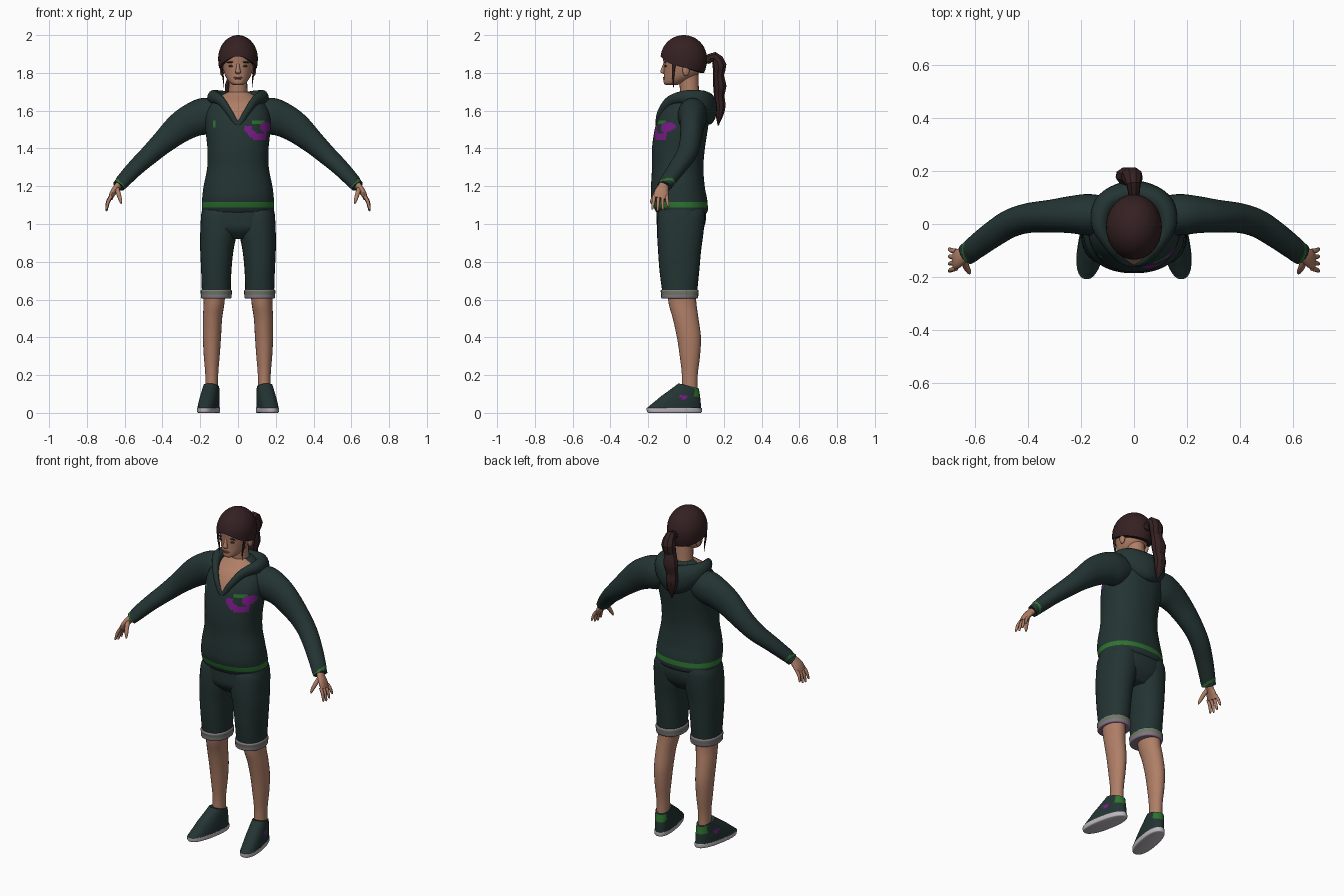
import bpy, bmesh, math
from mathutils import Vector, Matrix

if "Cube" in bpy.data.objects:
    bpy.data.objects.remove(bpy.data.objects["Cube"])


def material(name, r, g, b):
    m = bpy.data.materials.new(name)
    m.use_nodes = True
    m.diffuse_color = (r, g, b, 1)
    node = next(n for n in m.node_tree.nodes if n.type == 'BSDF_PRINCIPLED')
    node.inputs["Base Color"].default_value = (r, g, b, 1)
    node.inputs["Roughness"].default_value = 0.8
    return m


CLOTH = material("dark_green_cloth", .017, .035, .033)
SKIN = material("skin", .43, .21, .135)
HAIR = material("brown_hair", .036, .015, .016)
GREEN = material("green_trim", .026, .17, .03)
PURPLE = material("purple_print", .2, .012, .25)
MAUVE = material("mauve_cuff", .24, .17, .24)
SAGE = material("sage_cuff", .14, .2, .12)
SOLE = material("pale_sole", .5, .47, .5)
DARK = material("eye_brown", .04, .02, .015)
LIPS = material("lips", .27, .09, .07)


def finish(bm, name, mats, rule=None, sx=1, angle=50):
    """Colour faces by rule, mirror if wanted, shade, and link the object."""
    bmesh.ops.recalc_face_normals(bm, faces=bm.faces)
    if rule:
        for f in bm.faces:
            f.material_index = rule(f.calc_center_median(), f.normal)
    if sx < 0:
        bmesh.ops.scale(bm, vec=(-1, 1, 1), verts=bm.verts)
        bmesh.ops.reverse_faces(bm, faces=bm.faces)
    me = bpy.data.meshes.new(name)
    bm.to_mesh(me)
    bm.free()
    for m in mats:
        me.materials.append(m)
    me.polygons.foreach_set("use_smooth", [angle > 0] * len(me.polygons))
    if angle:
        me.set_sharp_from_angle(angle=math.radians(angle))
    ob = bpy.data.objects.new(name, me)
    bpy.context.collection.objects.link(ob)
    return ob


def skin_rows(name, rows, mats, closed=False, **kw):
    """Bridge rows of points into a tube, capped unless closed."""
    bm = bmesh.new()
    vs = [[bm.verts.new(p) for p in row] for row in rows]
    n = len(vs[0])
    for a, b in list(zip(vs, vs[1:])) + ([(vs[-1], vs[0])] if closed else []):
        for i in range(n):
            j = (i + 1) % n
            bm.faces.new((a[i], a[j], b[j], b[i]))
    if not closed:
        bm.faces.new(vs[0])
        bm.faces.new(vs[-1])
    return finish(bm, name, mats, **kw)


def spline(pts, steps, closed):
    """Catmull-Rom samples through stations of any length."""
    pts = [Vector(p) for p in pts]
    n, out = len(pts), []
    at = (lambda i: pts[i % n]) if closed else (lambda i: pts[min(max(i, 0), n - 1)])
    for i in range(n if closed else n - 1):
        a, b, c, d = (at(i + k) for k in (-1, 0, 1, 2))
        for s in range(steps):
            t = s / steps
            out.append((2 * b + (c - a) * t + (2 * a - 5 * b + 4 * c - d) * t * t
                        + (3 * b - a - 3 * c + d) * t ** 3) / 2)
    return out if closed else out + [pts[-1]]


def loft(name, stations, mats, ref=None, steps=4, sides=20, power=1, closed=False, warp=None, **kw):
    """Stations are (x, y, z, a, b); rings lie flat unless ref gives a sweep frame."""
    st = spline(stations, steps, closed)
    n, rows = len(st), []
    for i, s in enumerate(st):
        c = Vector(s[:3])
        u, v = Vector((1, 0, 0)), Vector((0, 1, 0))
        if ref:
            p, q = (st[(i + 1) % n], st[i - 1]) if closed else (st[min(i + 1, n - 1)], st[max(i - 1, 0)])
            t = (Vector(p[:3]) - Vector(q[:3])).normalized()
            u = t.cross(Vector(ref)).normalized()
            v = u.cross(t)
        row = []
        for k in range(sides):
            w = 2 * math.pi * k / sides
            x, y = math.cos(w), math.sin(w)
            x, y = (math.copysign(abs(e) ** power, e) for e in (x, y))
            pt = c + u * x * max(s[3], .001) + v * y * max(s[4], .001)
            row.append(warp(pt) if warp else pt)
        rows.append(row)
    return skin_rows(name, rows, mats, closed=closed, **kw)


def span(z, front, back, rx, x=0):
    """Flat ring station from its front and back y."""
    return (x, (front + back) / 2, z, rx, (back - front) / 2)


def blob(name, loc, size, mat, sx=1, tilt=0):
    bm = bmesh.new()
    m = Matrix.Translation(loc) @ Matrix.Rotation(tilt, 4, 'Y') @ Matrix.Diagonal((*size, 1))
    bmesh.ops.create_uvsphere(bm, u_segments=16, v_segments=10, radius=1, matrix=m)
    return finish(bm, name, [mat], sx=sx)


# Hooded top: open neck, chest print and hem stripe coloured by position
def top_rule(c, n):
    if c.z > 1.53 and n.y < .2 and c.y < 0 and abs(c.x) < (c.z - 1.53) * .6:
        return 1
    if 1.09 < c.z < 1.112:
        return 2
    if n.y < 0:
        r = math.hypot(c.x - .115, c.z - 1.525)
        if .045 < r < .082 and c.z < 1.515 and c.x < .15:
            return 3
        if math.hypot(c.x - .145, c.z - 1.515) < .026:
            return 3
        if abs(c.z - 1.54) < .007 and .07 < c.x < .14:
            return 2
        if abs(c.x + .125) < .006 and abs(c.z - 1.53) < .02:
            return 2
    return 0


loft("hooded_top", [span(1.05, -.14, .1, .17), span(1.07, -.162, .115, .189), span(1.13, -.183, .112, .19),
                    span(1.2, -.185, .099, .182), span(1.3, -.18, .092, .163), span(1.4, -.18, .1, .162),
                    span(1.5, -.166, .115, .172), span(1.58, -.142, .125, .17), span(1.64, -.105, .12, .14),
                    span(1.68, -.055, .1, .09), span(1.7, -.03, .07, .05)],
     [CLOTH, SKIN, GREEN, PURPLE], steps=9, sides=112, power=.9, rule=top_rule)

# Draped hood: a closed roll from the neck opening round the back
half = [(.045, -.137, 1.59, .014, .018), (.09, -.085, 1.652, .02, .026), (.128, 0, 1.67, .033, .038),
        (.1, .08, 1.645, .044, .065)]
hood = [(0, -.152, 1.53, .01, .014), *half, (0, .118, 1.61, .046, .085)]
hood += [(-p[0], *p[1:]) for p in reversed(half)]
loft("hood", hood, [CLOTH], ref=(0, 0, 1), closed=True, steps=6)

# Neck and head
loft("neck", [span(1.6, -.03, .08, .07), span(1.68, -.03, .07, .052), span(1.8, -.04, .065, .048)], [SKIN])
loft("head", [span(1.735, -.105, -.05, .02), span(1.745, -.117, -.02, .04), span(1.77, -.118, .035, .06),
              span(1.8, -.117, .07, .073), span(1.85, -.119, .09, .084), span(1.91, -.122, .1, .089),
              span(1.96, -.08, .07, .06)], [SKIN], sides=32)
loft("nose", [(0, -.112, 1.855, .007, .006), (0, -.12, 1.825, .01, .01), (0, -.124, 1.805, .015, .011),
              (0, -.116, 1.795, .01, .006)], [SKIN], sides=12)
blob("upper_lip", (0, -.117, 1.775), (.024, .005, .004), LIPS)
blob("lower_lip", (0, -.117, 1.768), (.019, .005, .004), LIPS)

# Hair cap: dome whose lower edge drops from fringe to nape
rows = []
for i in range(19):
    f = min(i / 17, 1)
    inset = .84 if i == 18 else 1
    row = []
    for k in range(48):
        w = 2 * math.pi * k / 48
        y = math.sin(w)
        low = math.radians(112 + 15 * y - 13 * max(0, -y) ** 4)
        p = max(.03, f * low)
        r = inset * (math.sin(p) if p < math.pi / 2 else math.sin(p) ** .6)
        row.append((.105 * r * math.cos(w), -.012 + .123 * r * y, 1.875 + .125 * math.cos(p)))
    rows.append(row)
skin_rows("hair_cap", rows, [HAIR])

# Ponytail with faceted, wavy locks
blob("hair_tie", (0, .118, 1.87), (.022, .022, .022), HAIR)
loft("ponytail", [(0, .1, 1.865, .02, .02), (-.002, .15, 1.885, .028, .028), (-.008, .178, 1.84, .038, .042),
                  (-.016, .172, 1.79, .03, .035), (-.025, .18, 1.73, .036, .045), (-.03, .176, 1.68, .028, .036),
                  (-.034, .182, 1.63, .03, .036), (-.03, .178, 1.58, .022, .026), (-.025, .17, 1.522, .003, .003)],
     [HAIR], ref=(1, 0, 0), steps=2, sides=9, angle=25)


# Shorts and shoe helpers
def cuff_rule(c, n):
    return 1 if .624 < c.z < .643 else 0


def shoe_warp(p):
    """Lift the tongue, lower the heel and turn the toe outward."""
    p.z -= .25 * p.y * min(max((p.z - .06) / .08, 0), 1)
    a = math.radians(11)
    x, y = p.x, p.y - .03
    return Vector((.138 + x * math.cos(a) - y * math.sin(a), .03 + y * math.cos(a) + x * math.sin(a), p.z))


def shoe_rule(c, n):
    if c.z < .026:
        return 1
    if c.y > .045 and c.z > .085:
        return 2
    return 3 if math.hypot(c.y + .015, c.z - .085) < .012 and n.x > .3 else 0


loft("shorts_seat", [span(.92, -.1, .05, .12), span(.97, -.148, .09, .185), span(1.03, -.156, .106, .197),
                     span(1.1, -.156, .1, .184)], [CLOTH], sides=40, power=.85)

for side, sx in (("left", 1), ("right", -1)):
    # Face details
    blob(side + "_eye", (.036, -.108, 1.836), (.015, .005, .006), DARK, sx)
    blob(side + "_eyebrow", (.038, -.11, 1.857), (.021, .005, .004), HAIR, sx, .1)
    blob(side + "_ear", (.084, .0, 1.815), (.012, .019, .032), SKIN, sx)
    loft(side + "_side_lock", [(.088, -.06, 1.88, .01, .012), (.086, -.066, 1.82, .006, .008),
                               (.078, -.068, 1.77, .004, .005), (.074, -.066, 1.72, .001, .001)],
         [HAIR], sides=8, sx=sx)

    # Sleeve, with trim at the wrist
    loft(side + "_sleeve", [(.09, .03, 1.585, .07, .07), (.17, .035, 1.573, .078, .096), (.24, .035, 1.55, .07, .09),
                            (.31, .03, 1.508, .062, .08), (.4, .022, 1.43, .056, .062), (.47, .0, 1.365, .053, .052),
                            (.54, -.045, 1.3, .049, .044), (.6, -.09, 1.237, .044, .038),
                            (.618, -.105, 1.215, .042, .034), (.632, -.114, 1.2, .041, .032)],
         [CLOTH, GREEN], ref=(0, 0, 1), steps=5, sides=28, sx=sx,
         rule=lambda c, n: int(.612 < c.x - (c.z - 1.21) * .9 < .628 and c.z < 1.26))

    # Hand: palm, four fingers and thumb
    loft(side + "_palm", [(.615, -.105, 1.22, .026, .02), (.64, -.12, 1.195, .029, .018),
                          (.662, -.13, 1.165, .038, .016), (.676, -.136, 1.135, .038, .012)],
         [SKIN], ref=(1, 0, 0), sides=16, sx=sx)
    for i, finger in enumerate(("index", "middle", "ring", "little")):
        y, drop = -.168 + .022 * i, (.058, .066, .06, .045)[i]
        loft(f"{side}_{finger}_finger", [(.67, y, 1.148, .009, .009), (.687, y - .004 + .002 * i, 1.148 - drop * .5, .009, .009),
                                         (.696, y - .01 + .006 * i, 1.14 - drop, .006, .006),
                                         (.696, y - .01 + .006 * i, 1.136 - drop, .002, .002)],
             [SKIN], ref=(0, 1, 0), sides=10, sx=sx)
    loft(side + "_thumb", [(.642, -.135, 1.19, .013, .013), (.632, -.162, 1.158, .012, .012),
                           (.622, -.18, 1.125, .009, .009), (.618, -.186, 1.108, .003, .003)],
         [SKIN], ref=(1, 0, 0), sides=10, sx=sx)

    # Shorts leg and rolled cuff
    loft(side + "_shorts_leg", [span(.63, -.124, .058, .076, .115), span(.75, -.14, .07, .08, .115),
                                span(.86, -.148, .08, .088, .112), span(.95, -.153, .092, .097, .103),
                                span(1.04, -.15, .1, .1, .095), span(1.08, -.14, .095, .09, .09)],
         [CLOTH], sides=28, power=.9, sx=sx)
    loft(side + "_shorts_cuff", [span(.605, -.115, .05, .068, .115), span(.608, -.13, .062, .08, .115),
                                 span(.63, -.132, .066, .082, .115), span(.648, -.134, .066, .082, .115),
                                 span(.654, -.122, .055, .074, .115)],
         [MAUVE, SAGE], sides=28, power=.9, sx=sx, rule=cuff_rule)

    # Lower leg
    loft(side + "_lower_leg", [span(.67, -.1, .05, .06, .125), span(.58, -.092, .055, .055, .127),
                               span(.5, -.07, .066, .051, .135), span(.4, -.048, .079, .048, .138),
                               span(.3, -.033, .074, .042, .139), span(.2, -.022, .062, .034, .139),
                               span(.09, -.025, .06, .034, .139)], [SKIN], sides=24, sx=sx)

    # Shoe
    loft(side + "_shoe", [span(0, -.2, .078, .046), span(.005, -.21, .084, .052), span(.025, -.212, .084, .052),
                          span(.03, -.206, .08, .05), span(.06, -.168, .078, .049), span(.1, -.1, .074, .045),
                          span(.13, -.058, .07, .042), span(.145, -.042, .068, .04)],
         [CLOTH, SOLE, GREEN, PURPLE], sides=36, power=.85, sx=sx, warp=shoe_warp, rule=shoe_rule)
